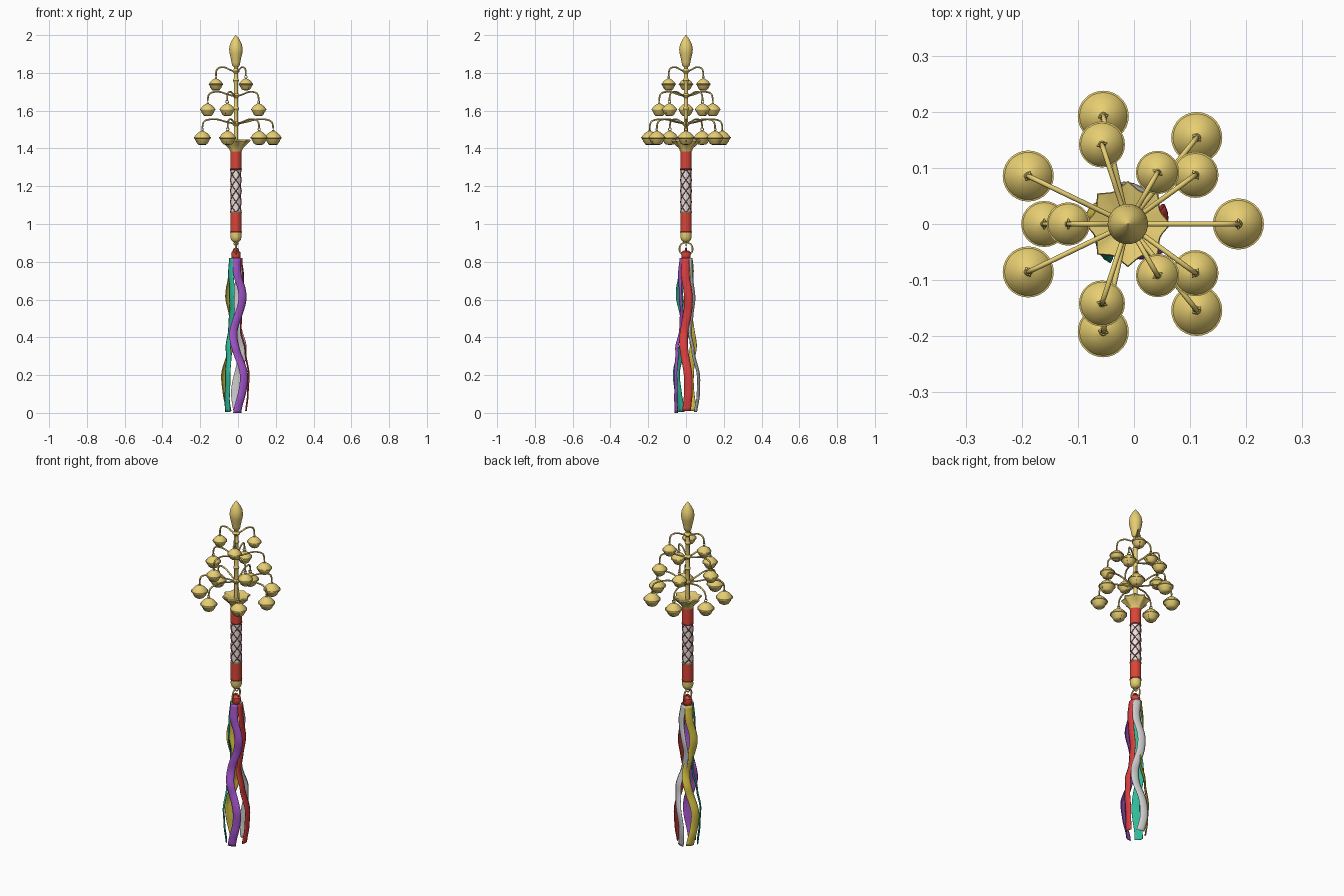
import bpy, math
from math import sin, cos, pi, tau
from mathutils import Vector

if "Cube" in bpy.data.objects:
    bpy.data.objects.remove(bpy.data.objects["Cube"])

AX = -0.011   # x of the central axis


def material(name, rgb):
    m = bpy.data.materials.new(name)
    m.diffuse_color = (*rgb, 1)
    m.use_nodes = True
    m.node_tree.nodes["Principled BSDF"].inputs["Base Color"].default_value = m.diffuse_color
    return m


GOLD = material("gold", (0.80, 0.62, 0.17))
RED = material("red", (0.70, 0.06, 0.04))
DARK = material("dark_red", (0.30, 0.06, 0.05))
PALE = material("pale", (0.80, 0.76, 0.74))


def mesh_object(name, verts, faces, mat, smooth=40):
    me = bpy.data.meshes.new(name)
    me.from_pydata(verts, [], faces)
    me.materials.append(mat)
    ob = bpy.data.objects.new(name, me)
    bpy.context.collection.objects.link(ob)
    bpy.ops.object.select_all(action='DESELECT')
    ob.select_set(True)
    bpy.context.view_layer.objects.active = ob
    bpy.ops.object.shade_smooth_by_angle(angle=math.radians(smooth))
    return ob


def lathe(name, profile, mat, at=(AX, 0, 0), n=32, wave=None):
    """Revolve (radius, z) points listed bottom to top; wave(i, angle) scales radius."""
    verts, faces = [], []
    for i, (r, z) in enumerate(profile):
        for k in range(n):
            a = tau * k / n
            rr = r * (wave(i, a) if wave else 1)
            verts.append((at[0] + rr * cos(a), at[1] + rr * sin(a), at[2] + z))
    for i in range(len(profile) - 1):
        for k in range(n):
            j = (k + 1) % n
            faces.append((i * n + k, i * n + j, (i + 1) * n + j, (i + 1) * n + k))
    faces.append(tuple(reversed(range(n))))
    faces.append(tuple(range((len(profile) - 1) * n, len(profile) * n)))
    return mesh_object(name, verts, faces, mat)


def tube(name, pts, radius, mat, kind='NURBS'):
    cu = bpy.data.curves.new(name, 'CURVE')
    cu.dimensions = '3D'
    cu.bevel_depth = radius
    cu.bevel_resolution = 2
    cu.resolution_u = 6
    cu.use_fill_caps = True
    sp = cu.splines.new(kind)
    sp.points.add(len(pts) - 1)
    for p, co in zip(sp.points, pts):
        p.co = (*co, 1)
    if kind == 'NURBS':
        sp.order_u = 3
        sp.use_endpoint_u = True
    cu.materials.append(mat)
    ob = bpy.data.objects.new(name, cu)
    bpy.context.collection.objects.link(ob)
    return ob


def torus(name, at, R, r, mat, rot=(0, 0, 0)):
    bpy.ops.mesh.primitive_torus_add(location=at, rotation=rot, major_radius=R,
                                     minor_radius=r, major_segments=32, minor_segments=8)
    ob = bpy.context.object
    ob.name = name
    ob.data.materials.append(mat)
    bpy.ops.object.shade_smooth()
    return ob


# Central rod with knobs, and the bud finial
def knob(z, r=0.02, h=0.012):
    return [(0.011, z - h), (r * 0.85, z - h / 2), (r, z), (r * 0.85, z + h / 2), (0.011, z + h)]


lathe("rod", [(0.011, 1.39)] + knob(1.53) + knob(1.61, 0.016) + knob(1.68) +
      knob(1.76, 0.016) + knob(1.81) + [(0.011, 1.85)], GOLD)
lathe("finial", [(0.012, 1.83), (0.020, 1.84), (0.023, 1.855), (0.028, 1.88),
                 (0.034, 1.905), (0.036, 1.925), (0.032, 1.95), (0.021, 1.973),
                 (0.010, 1.99), (0.001, 2.0)], GOLD)

# Three tiers of bells on curved arms
BELL = [(0.08, -0.84), (0.45, -0.80), (0.62, -0.66), (0.85, -0.22), (0.93, -0.08), (1.0, -0.06),
        (1.0, 0.06), (0.93, 0.08), (0.83, 0.25), (0.62, 0.48), (0.38, 0.66), (0.16, 0.76), (0.12, 0.9)]
TIERS = [(7, 0, 0.197, 0.0455, 1.457, 1.53), (5, pi / 5, 0.149, 0.041, 1.606, 1.675),
         (3, pi / 3, 0.106, 0.0385, 1.74, 1.805)]
for t, (count, start, R, size, zb, za) in enumerate(TIERS):
    for k in range(count):
        a = start + tau * k / count
        c, s = cos(a), sin(a)
        x, y = AX + R * c, R * s
        tag = f"{t + 1}_{k + 1}"
        lathe("bell_" + tag, [(r * size, z * size) for r, z in BELL], GOLD, (x, y, zb), 28)
        top = zb + size * 0.9
        # slit across the underside of the bell
        tube("bell_slit_" + tag, [(x + u * size * c, y + u * size * s, zb + w * size)
             for u, w in [(-0.78, -0.36), (-0.47, -0.8), (0.47, -0.8), (0.78, -0.36)]],
             0.0015, DARK, 'POLY')
        torus("bell_loop_" + tag, (x, y, top + 0.004), 0.008, 0.002, GOLD, (pi / 2, 0, a + pi / 2))
        path = [(0.0, za), (0.3, za + 0.010), (0.55, za + 0.026), (0.85, za + 0.024),
                (1.0, za + 0.008), (1.0, top + 0.008)]
        tube("arm_" + tag, [(AX + f * R * c, f * R * s, z) for f, z in path], 0.0045, GOLD)

# Flower collar with eight petals
AMP = [0, 0.03, 0.07, 0.10, 0.10, 0.04, 0]


def petals(i, a):
    return 1 + AMP[i] * (1 - 2 * abs(sin(4 * a)))


lathe("flower_collar", [(0.030, 1.383), (0.036, 1.400), (0.052, 1.418), (0.070, 1.440),
                        (0.068, 1.447), (0.035, 1.438), (0.010, 1.43)], GOLD, n=48, wave=petals)

# Handle: red ends, pale lattice grip, gold bands and bottom cap
lathe("handle_upper", [(0.030, 1.29), (0.030, 1.388)], RED)
lathe("handle_grip", [(0.028, 1.055), (0.028, 1.295)], PALE)
lathe("handle_lower", [(0.030, 0.955), (0.030, 1.06)], RED)
for name, z, m in [("upper", 1.29, DARK), ("lower", 1.06, GOLD), ("cap", 0.957, DARK)]:
    torus("band_" + name, (AX, 0, z), 0.0285, 0.0035, m)
for d in (1, -1):
    for k in range(4):
        tube(f"lattice_{'left' if d < 0 else 'right'}_{k + 1}",
             [(AX + 0.0285 * cos(d * tau * i / 32 + k * pi / 2),
               0.0285 * sin(d * tau * i / 32 + k * pi / 2), 1.06 + 0.23 * i / 32)
              for i in range(33)], 0.0025, DARK, 'POLY')
lathe("bottom_cap", [(0.006, 0.902), (0.018, 0.907), (0.026, 0.917), (0.030, 0.932),
                     (0.029, 0.955)], GOLD)

# Hanging ring and ribbon knot
torus("cap_eye", (AX, 0, 0.897), 0.010, 0.003, GOLD, (pi / 2, 0, 0))
torus("hanging_ring", (AX, 0, 0.868), 0.035, 0.0045, GOLD, (0, pi / 2, 0))
lathe("ribbon_knot", [(0.018, 0.815), (0.023, 0.820), (0.025, 0.838), (0.023, 0.851),
                      (0.012, 0.860)], RED)
torus("knot_loop", (AX, 0, 0.858), 0.012, 0.005, RED, (pi / 2, 0, 0))

# Five waving ribbons spaced around the axis
RADIAL = [(0.82, 0.032), (0.72, 0.040), (0.62, 0.044), (0.52, 0.032), (0.44, 0.028),
          (0.33, 0.052), (0.2, 0.071), (0.1, 0.066), (0.0, 0.056)]


def spread(z):
    for (z1, r1), (z0, r0) in zip(RADIAL, RADIAL[1:]):
        if z >= z0:
            f = (z - z0) / (z1 - z0)
            return r0 + (r1 - r0) * f * f * (3 - 2 * f)
    return RADIAL[-1][1]


def ribbon(name, k, rgb, phase, amount, end):
    a = tau * k / 5
    out, side = Vector((cos(a), sin(a), 0)), Vector((-sin(a), cos(a), 0))
    verts, faces, n, m = [], [], 48, 4
    for i in range(n + 1):
        z = 0.82 + (end - 0.82) * i / n
        sway = amount * sin(tau * (0.72 - z) / 0.43 + phase) * min(1, (0.82 - z) / 0.15)
        if z < 0.15:
            sway += 0.012 * (1 - z / 0.15)
        mid = Vector((AX, 0, z)) + out * spread(z) + side * sway
        for j in range(m + 1):
            f = 2 * j / m - 1
            verts.append(mid + side * 0.022 * f - out * 0.006 * f * f)
    for i in range(n):
        for j in range(m):
            b = i * (m + 1) + j
            faces.append((b, b + m + 1, b + m + 2, b + 1))
    ob = mesh_object(name, verts, faces, material(name + "_cloth", rgb), 60)
    sol = ob.modifiers.new("thickness", 'SOLIDIFY')
    sol.thickness = 0.003
    sol.offset = 0


ribbon("ribbon_red", 0, (0.72, 0.05, 0.05), -0.3, 0.013, 0.01)
ribbon("ribbon_white", 1, (0.75, 0.74, 0.74), -0.8, 0.022, 0.005)
ribbon("ribbon_yellow", 2, (0.72, 0.58, 0.06), 0.0, 0.02, 0.01)
ribbon("ribbon_green", 3, (0.03, 0.50, 0.32), 0.3, 0.016, 0.005)
ribbon("ribbon_purple", 4, (0.36, 0.09, 0.58), 0.0, 0.024, 0.0)
